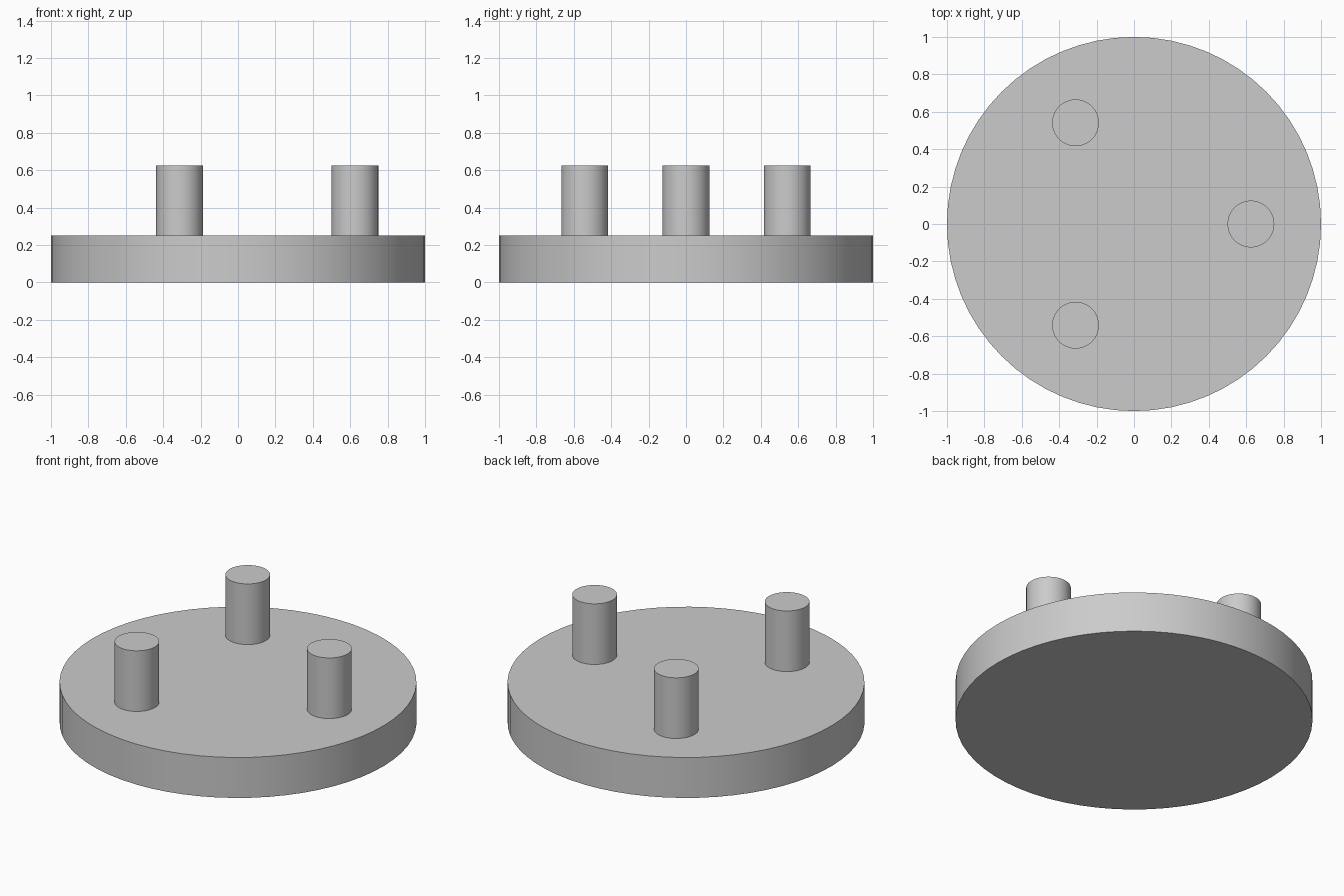
import bpy
import math

if "Cube" in bpy.data.objects:
    bpy.data.objects.remove(bpy.data.objects["Cube"])

grey = bpy.data.materials.new("light grey")
grey.diffuse_color = (0.6, 0.6, 0.6, 1.0)
grey.use_nodes = True
grey.node_tree.nodes["Principled BSDF"].inputs["Base Color"].default_value = grey.diffuse_color


def cylinder(name, radius, bottom, top, x=0.0, y=0.0, sides=64):
    bpy.ops.mesh.primitive_cylinder_add(
        vertices=sides, radius=radius, depth=top - bottom,
        location=(x, y, (bottom + top) / 2))
    obj = bpy.context.object
    obj.name = name
    obj.data.materials.append(grey)
    bpy.ops.object.shade_smooth_by_angle(angle=math.radians(30))
    return obj


# Round base plate
cylinder("base_disc", 1.0, 0.0, 0.25)

# Three pegs evenly spaced around the plate
for i in range(3):
    a = math.tau * i / 3
    cylinder(f"peg_{i + 1}", 0.125, 0.25, 0.625,
             0.625 * math.cos(a), 0.625 * math.sin(a))
